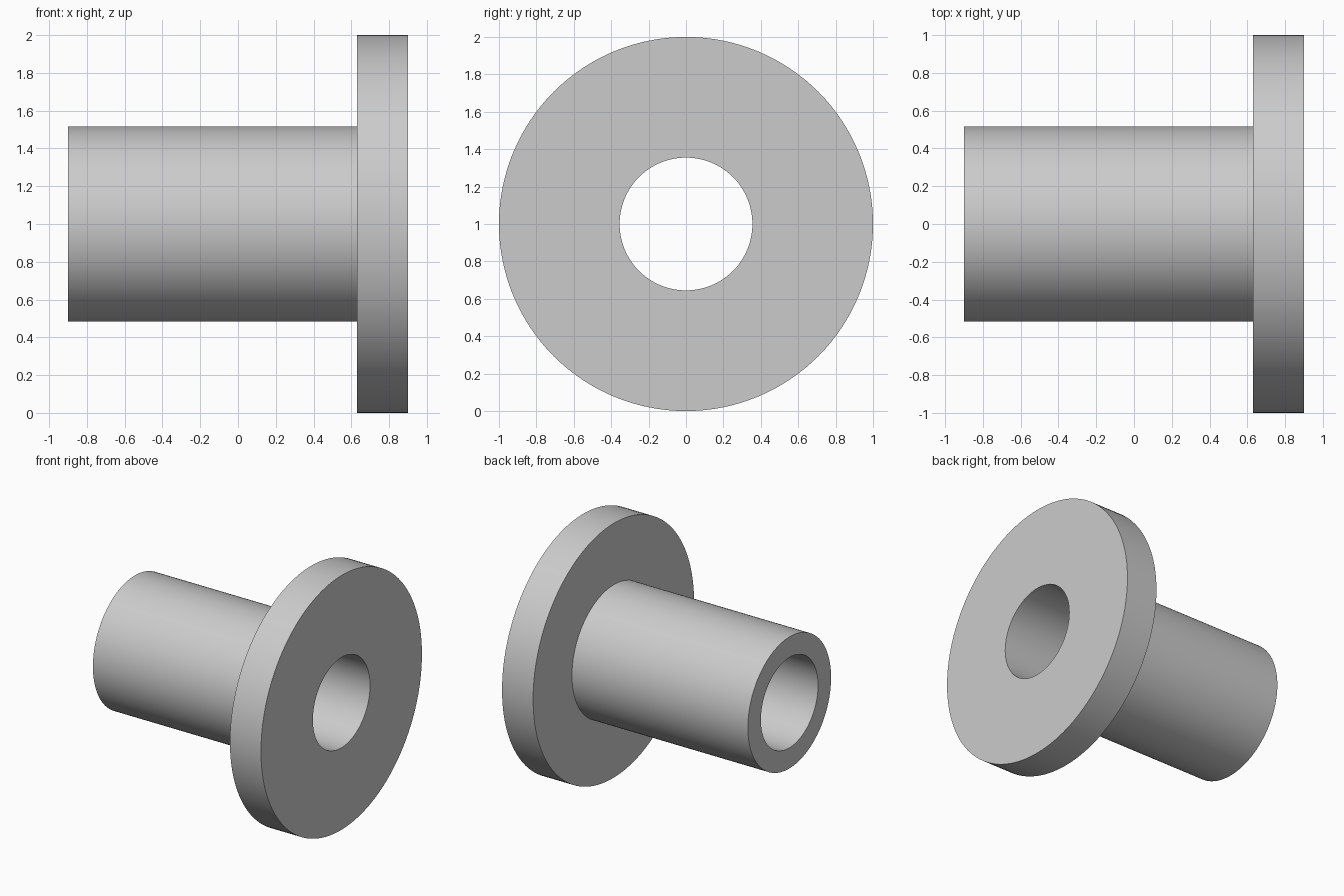
import bpy
import bmesh
from math import cos, sin, tau, radians

cube = bpy.data.objects.get("Cube")
if cube:
    bpy.data.objects.remove(cube, do_unlink=True)

SEGMENTS = 128
AXIS_Z = 1.0
HALF_LENGTH = 0.9
FLANGE_INNER_X = 0.63
BORE, SLEEVE, FLANGE = 0.355, 0.517, 1.0

# Plain grey metal
grey = bpy.data.materials.new("plain_grey")
grey.use_nodes = True
colour = (0.6, 0.6, 0.6, 1)
grey.diffuse_color = colour
grey.node_tree.nodes["Principled BSDF"].inputs["Base Color"].default_value = colour


def lathe(name, profile, material):
    """Revolve a closed (x, radius) profile around the horizontal x axis."""
    bm = bmesh.new()
    rings = []
    for x, r in profile:
        rings.append([bm.verts.new((x, r * cos(tau * i / SEGMENTS),
                                    AXIS_Z + r * sin(tau * i / SEGMENTS)))
                      for i in range(SEGMENTS)])
    for k, ring in enumerate(rings):
        after = rings[(k + 1) % len(rings)]
        for i in range(SEGMENTS):
            j = (i + 1) % SEGMENTS
            bm.faces.new((ring[i], ring[j], after[j], after[i]))
    bmesh.ops.recalc_face_normals(bm, faces=bm.faces[:])
    mesh = bpy.data.meshes.new(name)
    bm.to_mesh(mesh)
    bm.free()
    mesh.materials.append(material)
    obj = bpy.data.objects.new(name, mesh)
    bpy.context.collection.objects.link(obj)
    bpy.ops.object.select_all(action="DESELECT")
    obj.select_set(True)
    bpy.context.view_layer.objects.active = obj
    bpy.ops.object.shade_smooth_by_angle(angle=radians(30))
    return obj


# Sleeve and flange turned as one piece with a through bore
lathe("flanged_bushing", [
    (-HALF_LENGTH, BORE),
    (-HALF_LENGTH, SLEEVE),
    (FLANGE_INNER_X, SLEEVE),
    (FLANGE_INNER_X, FLANGE),
    (HALF_LENGTH, FLANGE),
    (HALF_LENGTH, BORE),
], grey)
